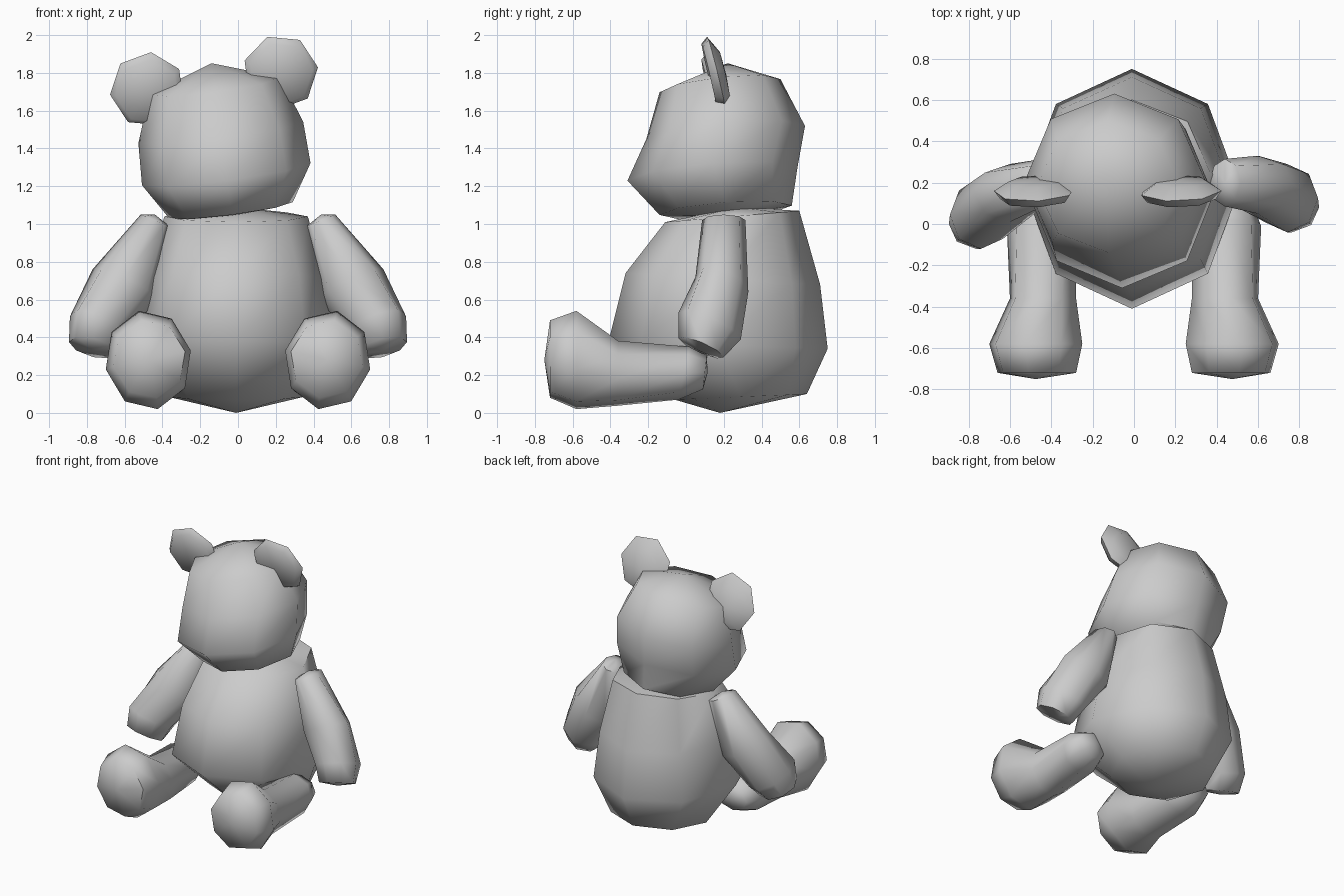
import bpy, bmesh
from math import cos, sin, tau, radians
from mathutils import Vector, Matrix

if "Cube" in bpy.data.objects:
    bpy.data.objects.remove(bpy.data.objects["Cube"])


def loft(name, start, rings, end, sides=8, matrix=None, mirror=False):
    """Skin rings of (centre, half-axis u, half-axis v), closed by a point at each end."""
    bm = bmesh.new()
    loops = []
    for c, u, v in rings:
        c, u, v = Vector(c), Vector(u), Vector(v)
        loops.append([bm.verts.new(c + u * cos(tau * i / sides) + v * sin(tau * i / sides))
                      for i in range(sides)])
    for a, b in zip(loops, loops[1:]):
        for i in range(sides):
            j = (i + 1) % sides
            bm.faces.new((a[i], a[j], b[j], b[i]))
    for tip, loop in ((start, loops[0]), (end, loops[-1])):
        p = bm.verts.new(tip)
        for i in range(sides):
            bm.faces.new((p, loop[i], loop[(i + 1) % sides]))
    if mirror:
        bm.transform(Matrix.Scale(-1, 4, (1, 0, 0)))
    if matrix:
        bm.transform(matrix)
    bmesh.ops.recalc_face_normals(bm, faces=bm.faces)
    mesh = bpy.data.meshes.new(name)
    bm.to_mesh(mesh)
    bm.free()
    obj = bpy.data.objects.new(name, mesh)
    bpy.context.collection.objects.link(obj)
    bpy.ops.object.select_all(action='DESELECT')
    obj.select_set(True)
    bpy.context.view_layer.objects.active = obj
    bpy.ops.object.shade_smooth_by_angle(angle=radians(65))
    return obj


# Body: tilted octagonal rings, bottom to top
loft("body", (-0.01, 0.18, 0), [
    ((-0.01, 0.29, 0.085), (0.36, 0, 0), (0, 0.35, 0.015)),
    ((-0.01, 0.17, 0.36), (0.52, 0, 0), (0, 0.58, -0.02)),
    ((-0.01, 0.195, 0.71), (0.47, 0, 0), (0, 0.515, -0.03)),
    ((-0.01, 0.245, 1.04), (0.38, 0, 0), (0, 0.355, 0.03)),
], (-0.01, 0.27, 1.09))

# Head: symmetric around its own centre, then rolled to one side
roll = Matrix.Translation((-0.08, 0, 1.4)) @ Matrix.Rotation(radians(-7.5), 4, 'Y')
loft("head", (0, 0.21, -0.36), [
    ((0, 0.21, -0.33), (0.33, 0, 0), (0, 0.35, 0.025)),
    ((0, 0.14, -0.137), (0.45, 0, 0), (0, 0.45, 0.035)),
    ((0, 0.21, 0.085), (0.44, 0, 0), (0, 0.42, 0.035)),
    ((0, 0.18, 0.335), (0.35, 0, 0), (0, 0.32, 0.035)),
], (0, 0.22, 0.455), matrix=roll)

for side, flip in (("right", False), ("left", True)):
    # Ear: thin tilted disc with a slightly hollow front
    loft("ear_" + side, (0.355, 0.135, 0.35), [
        ((0.355, 0.12, 0.35), (0.17, 0, 0), (0.0, -0.04, 0.17)),
        ((0.355, 0.16, 0.36), (0.2, 0, 0), (0.0, -0.05, 0.2)),
        ((0.355, 0.205, 0.35), (0.13, 0, 0), (0.0, -0.03, 0.13)),
    ], (0.355, 0.215, 0.34), sides=7, matrix=roll, mirror=flip)

    # Arm: tapered tube; the left one swings further forward
    d = -0.08 if flip else 0
    loft("arm_" + side, (0.44, 0.2, 1.05), [
        ((0.44, 0.2, 1.02), (0.075, 0, 0.03), (0, 0.115, 0)),
        ((0.60, 0.19 + d / 2, 0.68), (0.17, 0, 0.08), (0, 0.14, -0.04)),
        ((0.74, 0.125 + d, 0.46), (0.15, 0, 0.05), (0, 0.165, -0.07)),
        ((0.765, 0.08 + d, 0.345), (0.13, 0, 0.03), (0, 0.12, -0.05)),
    ], (0.765, 0.08 + d, 0.325), mirror=flip)

    # Leg: foot pad, wide foot, narrow ankle, thigh
    loft("leg_" + side, (0.475, -0.75, 0.28), [
        ((0.47, -0.72, 0.285), (0.19, 0, -0.04), (0.04, 0, 0.205)),
        ((0.475, -0.58, 0.28), (0.225, 0, -0.05), (0.05, 0, 0.26)),
        ((0.44, -0.36, 0.21), (0.16, 0, -0.03), (0.03, 0, 0.172)),
        ((0.45, -0.01, 0.21), (0.165, 0, 0), (0, 0.03, 0.14)),
        ((0.45, 0.1, 0.215), (0.12, 0, 0), (0, 0.01, 0.09)),
    ], (0.45, 0.115, 0.215), mirror=flip)
